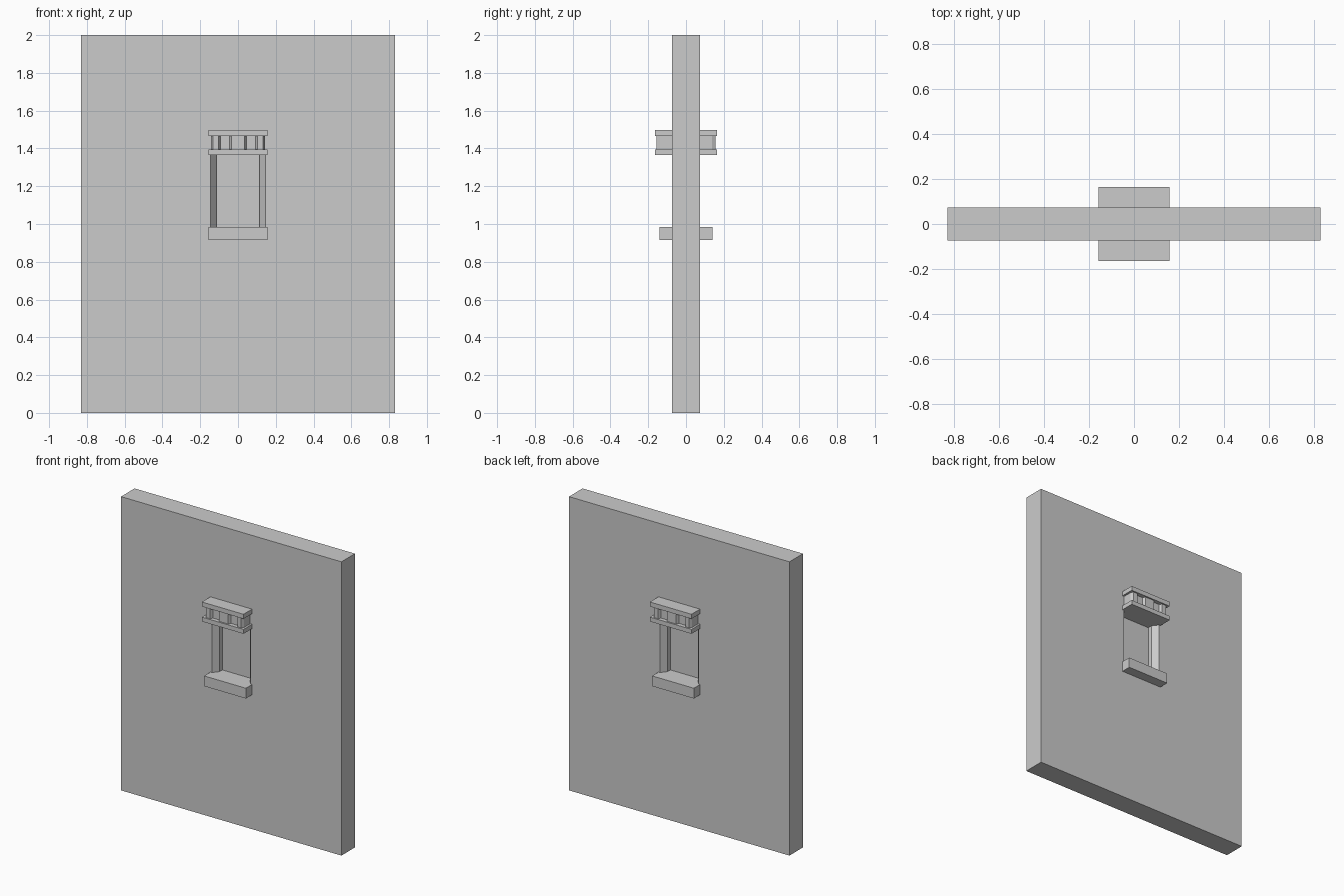
import bpy, bmesh

if "Cube" in bpy.data.objects:
    bpy.data.objects.remove(bpy.data.objects["Cube"])


def prism(name, pts, z0, z1):
    # vertical prism from a counter-clockwise plan outline
    bm = bmesh.new()
    f = bm.faces.new([bm.verts.new((x, y, z0)) for x, y in pts])
    r = bmesh.ops.extrude_face_region(bm, geom=[f])
    for g in r["geom"]:
        if isinstance(g, bmesh.types.BMVert):
            g.co.z = z1
    bmesh.ops.recalc_face_normals(bm, faces=bm.faces)
    me = bpy.data.meshes.new(name)
    bm.to_mesh(me)
    bm.free()
    ob = bpy.data.objects.new(name, me)
    bpy.context.collection.objects.link(ob)
    return ob


def box(name, x, y0, y1, z0, z1):
    return prism(name, [(-x, y0), (x, y0), (x, y1), (-x, y1)], z0, z1)


W, D = 0.83, 0.073
wall = box("wall", W, -D, D, 0, 2)

for side, s in (("front", -1), ("back", 1)):
    # splayed window recess leaving a thin pane in the middle
    outline = [(-0.145, s * D), (-0.115, s * 0.035), (-0.115, s * 0.004),
               (0.115, s * 0.004), (0.115, s * 0.035), (0.145, s * D),
               (0.145, s * 0.1), (-0.145, s * 0.1)]
    cutter = prism(side + "_recess_cutter", outline, 0.985, 1.365)
    cutter.hide_render = True
    cutter.hide_viewport = True
    m = wall.modifiers.new("recess", "BOOLEAN")
    m.object = cutter
    m.operation = "DIFFERENCE"
    m.solver = "EXACT"

    # sill and the two lintel slabs
    for part, x, d, z0, z1 in (("sill", 0.157, 0.14, 0.915, 0.985),
                               ("lower_lintel", 0.157, 0.165, 1.365, 1.395),
                               ("upper_lintel", 0.157, 0.165, 1.467, 1.498)):
        box(f"{side}_{part}", x, *sorted((s * D, s * d)), z0, z1)

    # frieze core with tapered blocks
    box(side + "_frieze", 0.143, *sorted((s * D, s * 0.137)), 1.395, 1.467)
    for i, (cx, h) in enumerate(((-0.118, 0.025), (0, 0.045), (0.118, 0.025))):
        prism(f"{side}_frieze_block_{i}",
              [(cx - h, s * 0.137), (cx - h + 0.01, s * 0.155),
               (cx + h - 0.01, s * 0.155), (cx + h, s * 0.137)], 1.395, 1.467)
